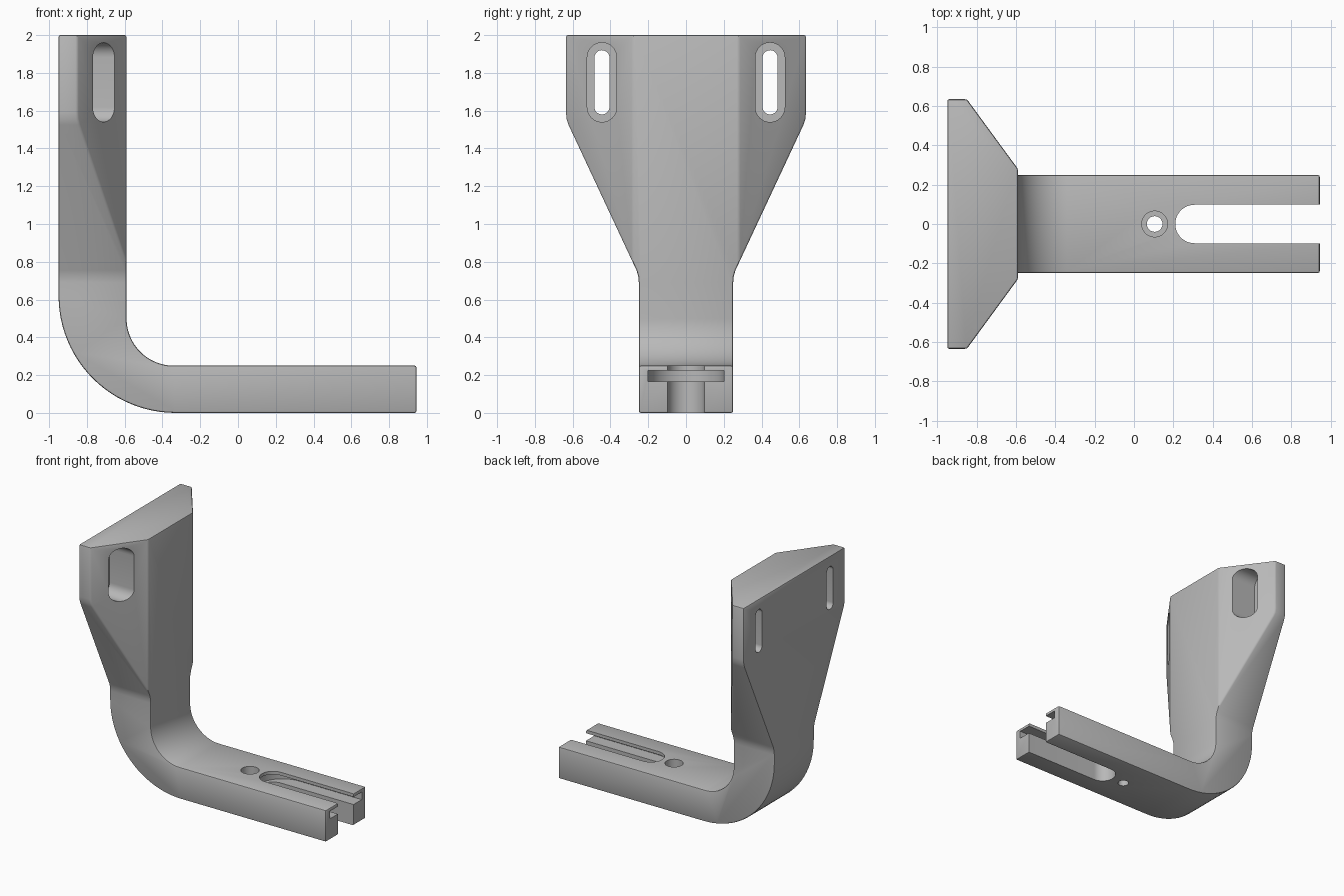
import bpy, bmesh
from math import sin, cos, pi

cube = bpy.data.objects.get("Cube")
if cube:
    bpy.data.objects.remove(cube, do_unlink=True)

grey = bpy.data.materials.new("plain grey")
grey.use_nodes = True
COLOR = (0.48, 0.48, 0.48, 1)
grey.diffuse_color = COLOR
grey.node_tree.nodes["Principled BSDF"].inputs["Base Color"].default_value = COLOR


def arc(cx, cy, r, start, end, steps=24):
    """Points along a circular arc, angles in units of pi."""
    angles = [pi * (start + (end - start) * i / steps) for i in range(steps + 1)]
    return [(cx + r * cos(a), cy + r * sin(a)) for a in angles]


def prism(name, outline, axis, low, high):
    """Extrude a flat outline along one axis."""
    place = {"x": lambda a, b, t: (t, a, b),
             "y": lambda a, b, t: (a, t, b),
             "z": lambda a, b, t: (a, b, t)}[axis]
    bm = bmesh.new()
    face = bm.faces.new([bm.verts.new(place(a, b, low)) for a, b in outline])
    top = bmesh.ops.extrude_face_region(bm, geom=[face])["geom"]
    move = place(0, 0, high - low)
    bmesh.ops.translate(bm, vec=move, verts=[v for v in top if isinstance(v, bmesh.types.BMVert)])
    bmesh.ops.recalc_face_normals(bm, faces=bm.faces)
    mesh = bpy.data.meshes.new(name)
    bm.to_mesh(mesh)
    bm.free()
    mesh.materials.append(grey)
    obj = bpy.data.objects.new(name, mesh)
    bpy.context.collection.objects.link(obj)
    return obj


def apply(obj, mod):
    bpy.context.view_layer.objects.active = obj
    bpy.ops.object.modifier_apply(modifier=mod.name)


def combine(obj, tool, operation):
    mod = obj.modifiers.new("combine", "BOOLEAN")
    mod.operation, mod.solver, mod.object = operation, "EXACT", tool
    apply(obj, mod)
    bpy.data.objects.remove(tool, do_unlink=True)


def mirrored(half):
    return half + [(-a, b) for a, b in reversed(half)]


def upright_slot(y, z, r, half_height):
    h = half_height - r
    return arc(y, z + h, r, 0, 1, 16) + arc(y, z - h, r, 1, 2, 16)


def open_slot(start, r):
    """Round-ended slot running out through the arm tip."""
    return [(1.1, r)] + arc(start + r, 0, r, 0.5, 1.5) + [(1.1, -r)]


# Bent bracket: side profile trimmed by the tapered and chamfered outlines
profile = ([(-0.95, 2), (-0.95, 0.7)] + arc(-0.33, 0.62, 0.62, 1, 1.5)
           + [(0.945, 0), (0.945, 0.25)] + arc(-0.34, 0.5, 0.25, 1.5, 1) + [(-0.59, 2)])
bracket = prism("bracket", profile, "y", -0.8, 0.8)

taper = mirrored([(0.25, -0.1), (0.25, 0.69), (0.252, 0.72), (0.262, 0.755),
                  (0.622, 1.525), (0.632, 1.555), (0.635, 1.59), (0.635, 2.1)])
combine(bracket, prism("taper", taper, "x", -1.2, 1.2), "INTERSECT")

chamfer = [(-1.1, 0.8), (-0.971, 0.8), (-0.58, 0.266), (1.1, 0.266)]
chamfer += [(x, -y) for x, y in reversed(chamfer)]
combine(bracket, prism("chamfer", chamfer, "z", -0.2, 2.2), "INTERSECT")

# Softened edges
bevel = bracket.modifiers.new("soft edges", "BEVEL")
bevel.width, bevel.segments = 0.01, 2
bevel.limit_method, bevel.angle_limit = "ANGLE", pi / 5
apply(bracket, bevel)

# Recessed mounting slots in the wings
for side in (-0.445, 0.445):
    combine(bracket, prism("slot", upright_slot(side, 1.75, 0.04, 0.17), "x", -1.2, 0), "DIFFERENCE")
    combine(bracket, prism("recess", upright_slot(side, 1.75, 0.078, 0.21), "x", -0.87, 0), "DIFFERENCE")

# Stepped channel through the arm tip
combine(bracket, prism("channel", open_slot(0.21, 0.098), "z", -0.1, 0.4), "DIFFERENCE")
combine(bracket, prism("undercut", open_slot(0.19, 0.2), "z", 0.165, 0.225), "DIFFERENCE")

# Stepped screw hole
combine(bracket, prism("hole", arc(0.105, 0, 0.04, 0, 2)[:-1], "z", -0.1, 0.4), "DIFFERENCE")
combine(bracket, prism("counterbore", arc(0.105, 0, 0.066, 0, 2)[:-1], "z", 0.13, 0.4), "DIFFERENCE")

bpy.ops.object.select_all(action="DESELECT")
bracket.select_set(True)
bpy.context.view_layer.objects.active = bracket
bpy.ops.object.shade_smooth_by_angle(angle=pi / 7)
